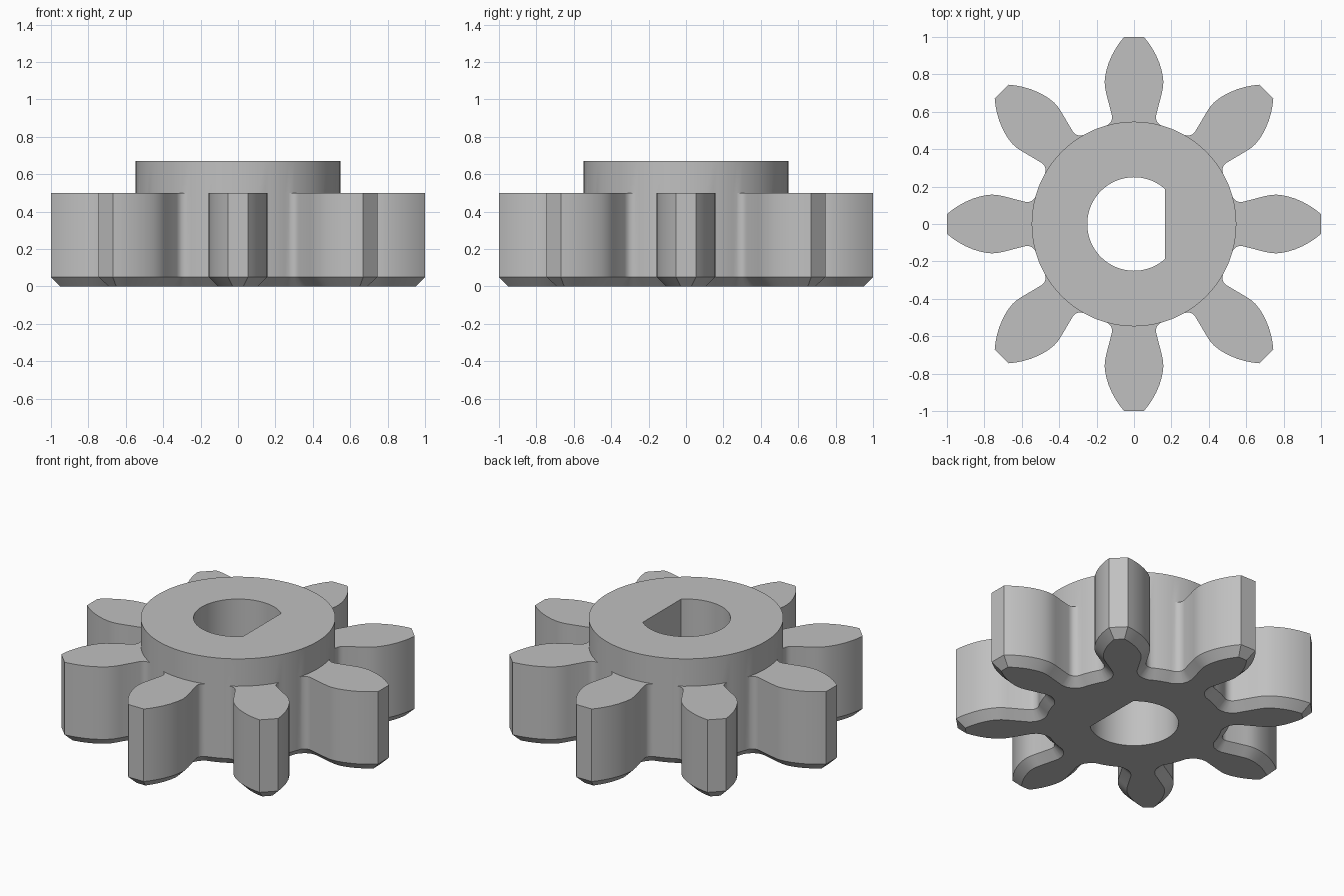
import bpy, bmesh
from math import pi, sin, cos, asin, acos
from mathutils import Vector

cube = bpy.data.objects.get("Cube")
if cube:
    bpy.data.objects.remove(cube, do_unlink=True)

TEETH = 8
HUB_R, BORE_R, BORE_FLAT = 0.547, 0.25, 0.165
CHAMFER, GEAR_TOP, HUB_TOP = 0.05, 0.5, 0.67
PITCH = 2 * pi / TEETH

grey = bpy.data.materials.new("grey metal")
grey.use_nodes = True
colour = (0.53, 0.53, 0.53, 1)
grey.diffuse_color = colour
grey.node_tree.nodes["Principled BSDF"].inputs["Base Color"].default_value = colour


def polar(r, a):
    return Vector((r * cos(a), r * sin(a)))


def arc(r, a, b, n):
    return [polar(r, a + (b - a) * i / n) for i in range(n + 1)]


def turn(v, a):
    return Vector((v.x * cos(a) - v.y * sin(a), v.x * sin(a) + v.y * cos(a)))


def inset(points, d):
    """Mitred inward offset of a counter-clockwise loop."""
    result = []
    for i, p in enumerate(points):
        e1 = (p - points[i - 1]).normalized()
        e2 = (points[(i + 1) % len(points)] - p).normalized()
        n1, n2 = Vector((-e1.y, e1.x)), Vector((-e2.y, e2.x))
        result.append(p + (n1 + n2) * d / (1 + n1.dot(n2)))
    return result


# Half tooth from the root fillet to the tip: distance out, half width
root_angle = asin(0.144 / HUB_R)
half = [Vector(p) for p in (
    (0.537, 0.132), (0.548, 0.123), (0.562, 0.118), (0.58, 0.118),
    (0.70, 0.149), (0.73, 0.155), (0.76, 0.157), (0.79, 0.154), (0.82, 0.148),
    (0.86, 0.136), (0.90, 0.119), (0.94, 0.097), (0.97, 0.077), (1.0, 0.053))]
flank = [Vector((p.x, -p.y)) for p in half] + half[::-1]

# Gear outline and hub circle share the root arcs between the teeth
bm = bmesh.new()


def ring(points, z):
    return [bm.verts.new((p.x, p.y, z)) for p in points]


def wall(lower, upper):
    for i in range(len(lower)):
        j = (i + 1) % len(lower)
        bm.faces.new((lower[i], lower[j], upper[j], upper[i]))


def cap(*loops):
    edges = []
    for loop in loops:
        for i in range(len(loop)):
            pair = (loop[i - 1], loop[i])
            edges.append(bm.edges.get(pair) or bm.edges.new(pair))
    bmesh.ops.triangle_fill(bm, edges=edges, use_beauty=True)


outline, hub_base = [], []
for k in range(TEETH):
    a = k * PITCH
    tooth = ring([turn(p, a) for p in flank], GEAR_TOP)
    under = ring(arc(HUB_R, a - root_angle, a + root_angle, 8)[1:-1], GEAR_TOP)
    root = ring(arc(HUB_R, a + root_angle, a + PITCH - root_angle, 6), GEAR_TOP)
    outline += tooth + root
    hub_base += under + root

# Flat tops of the teeth
per_tooth, per_hub = len(flank) + 7, 7 + 7
for k in range(TEETH):
    start = outline[k * per_tooth - 1]
    tooth = outline[k * per_tooth:k * per_tooth + len(flank) + 1]
    under = hub_base[k * per_hub:k * per_hub + 7]
    bm.faces.new([start] + tooth + under[::-1])

# Tooth walls and bottom chamfer
profile = [v.co.xy for v in outline]
chamfer_top = ring(profile, CHAMFER)
bottom = ring(inset(profile, CHAMFER), 0)
wall(chamfer_top, outline)
wall(bottom, chamfer_top)

# Raised hub
hub_top = ring([v.co.xy for v in hub_base], HUB_TOP)
wall(hub_base, hub_top)

# D-shaped bore
flat_angle = acos(BORE_FLAT / BORE_R)
bore = arc(BORE_R, flat_angle, 2 * pi - flat_angle, 56)
bore_bottom, bore_top = ring(bore, 0), ring(bore, HUB_TOP)
wall(bore_top, bore_bottom)
cap(hub_top, bore_top)
cap(bottom, bore_bottom)
bmesh.ops.recalc_face_normals(bm, faces=bm.faces)

mesh = bpy.data.meshes.new("pinion_gear")
bm.to_mesh(mesh)
bm.free()
mesh.materials.append(grey)
gear = bpy.data.objects.new("pinion_gear", mesh)
bpy.context.collection.objects.link(gear)
bpy.ops.object.select_all(action="DESELECT")
gear.select_set(True)
bpy.context.view_layer.objects.active = gear
bpy.ops.object.shade_smooth_by_angle(angle=pi / 6)
